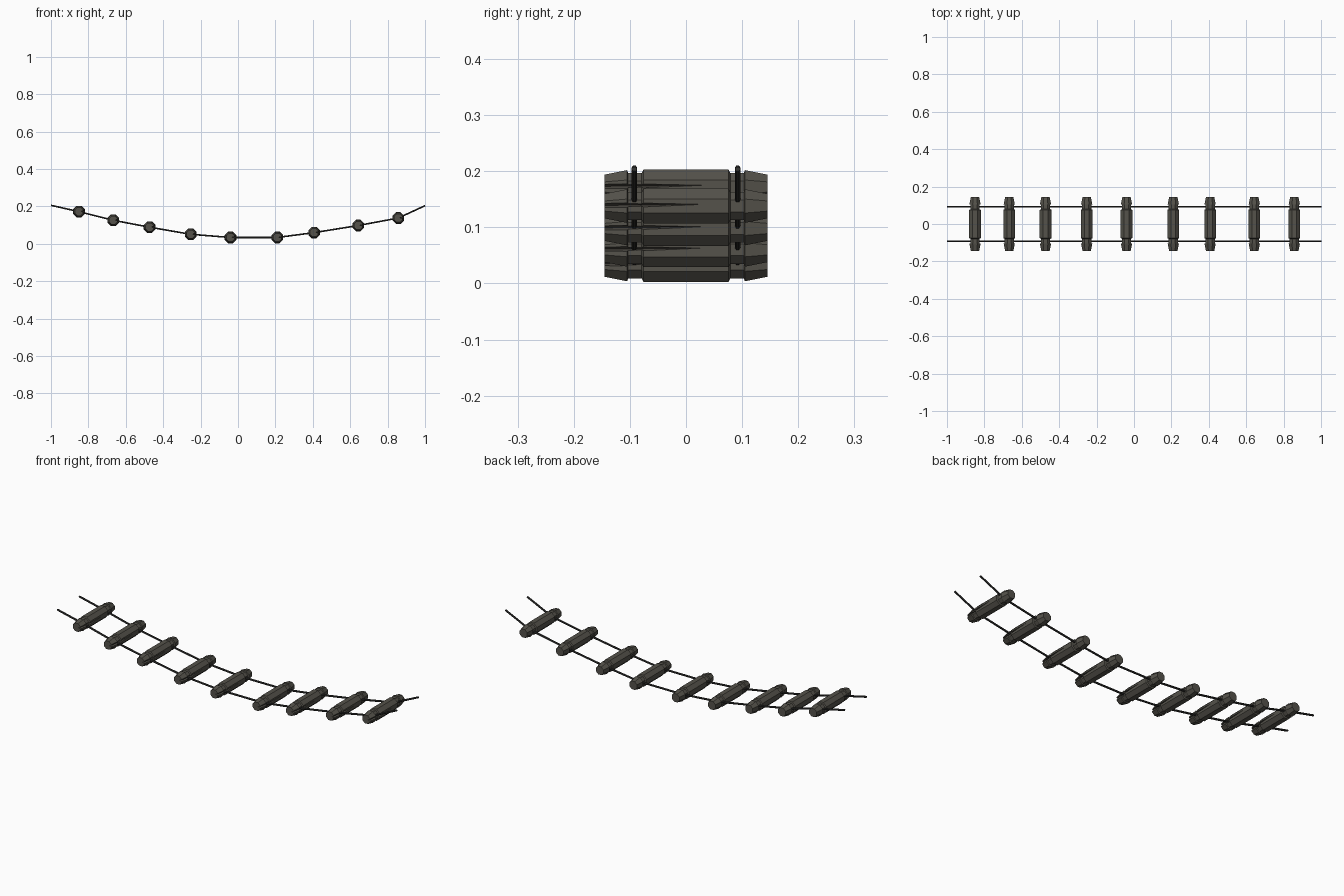
import bpy, bmesh, math

if "Cube" in bpy.data.objects:
    bpy.data.objects.remove(bpy.data.objects["Cube"])

# Log centres (x, z) along the sagging bridge
LOGS = [(-0.85, 0.172), (-0.667, 0.126), (-0.473, 0.089), (-0.253, 0.051), (-0.04, 0.034),
        (0.21, 0.034), (0.407, 0.060), (0.643, 0.098), (0.857, 0.138)]
# Log profile (y, flat-to-flat radius), with a rope groove near each end
PROFILE = [(-0.145, 0.022), (-0.105, 0.030), (-0.103, 0.025), (-0.079, 0.025), (-0.076, 0.031),
           (0.076, 0.031), (0.079, 0.025), (0.103, 0.025), (0.105, 0.030), (0.145, 0.022)]
SIDES = 8


def material(name, color):
    m = bpy.data.materials.new(name)
    m.diffuse_color = (*color, 1)
    m.use_nodes = True
    m.node_tree.nodes["Principled BSDF"].inputs["Base Color"].default_value = m.diffuse_color
    return m


def add_object(name, data):
    ob = bpy.data.objects.new(name, data)
    bpy.context.collection.objects.link(ob)
    return ob


def log_mesh():
    bm = bmesh.new()
    rings = []
    for y, r in PROFILE:
        rc = r / math.cos(math.pi / SIDES)
        angles = [(i + 0.5) * math.tau / SIDES for i in range(SIDES)]
        rings.append([bm.verts.new((rc * math.cos(a), y, rc * math.sin(a))) for a in angles])
    for a, b in zip(rings, rings[1:]):
        for i in range(SIDES):
            j = (i + 1) % SIDES
            bm.faces.new((a[i], a[j], b[j], b[i]))
    bm.faces.new(rings[0])
    bm.faces.new(rings[-1])
    bmesh.ops.recalc_face_normals(bm, faces=bm.faces)
    me = bpy.data.meshes.new("log")
    bm.to_mesh(me)
    bm.free()
    return me


def crack_cutter():
    # Wedge that opens at the front end and tapers along the log
    bm = bmesh.new()
    pts = [(0.006, -0.16, 0.001), (0.05, -0.16, -0.010), (0.05, -0.16, 0.012),
           (0.031, 0.03, 0.003), (0.05, 0.03, 0.003)]
    for p in pts:
        bm.verts.new(p)
    bmesh.ops.convex_hull(bm, input=bm.verts)
    bmesh.ops.recalc_face_normals(bm, faces=bm.faces)
    me = bpy.data.meshes.new("crack_cutter")
    bm.to_mesh(me)
    bm.free()
    ob = add_object("crack_cutter", me)
    ob.hide_render = True
    return ob


wood = material("dark_wood", (0.09, 0.085, 0.07))
rope_mat = material("rope", (0.03, 0.03, 0.028))

# Split log, cut once and shared by every step
base = add_object("log_base", log_mesh())
cutter = crack_cutter()
mod = base.modifiers.new("crack", 'BOOLEAN')
mod.operation = 'DIFFERENCE'
mod.solver = 'EXACT'
mod.object = cutter
deps = bpy.context.evaluated_depsgraph_get()
log = bpy.data.meshes.new_from_object(base.evaluated_get(deps))
log.materials.clear()
log.materials.append(wood)
bpy.data.objects.remove(base)
bpy.data.objects.remove(cutter)

for n, (x, z) in enumerate(LOGS, 1):
    add_object(f"log_{n}", log).location = (x, 0, z)

# Two ropes threaded through the logs
path = [(-1, 0.206)] + LOGS + [(1, 0.204)]
for name, y in (("front_rope", -0.092), ("back_rope", 0.092)):
    cu = bpy.data.curves.new(name, 'CURVE')
    cu.dimensions = '3D'
    cu.bevel_depth = 0.005
    cu.bevel_resolution = 1
    cu.use_fill_caps = True
    sp = cu.splines.new('POLY')
    sp.points.add(len(path) - 1)
    for p, (x, z) in zip(sp.points, path):
        p.co = (x, y, z, 1)
    sp.use_smooth = False
    cu.materials.append(rope_mat)
    add_object(name, cu)
